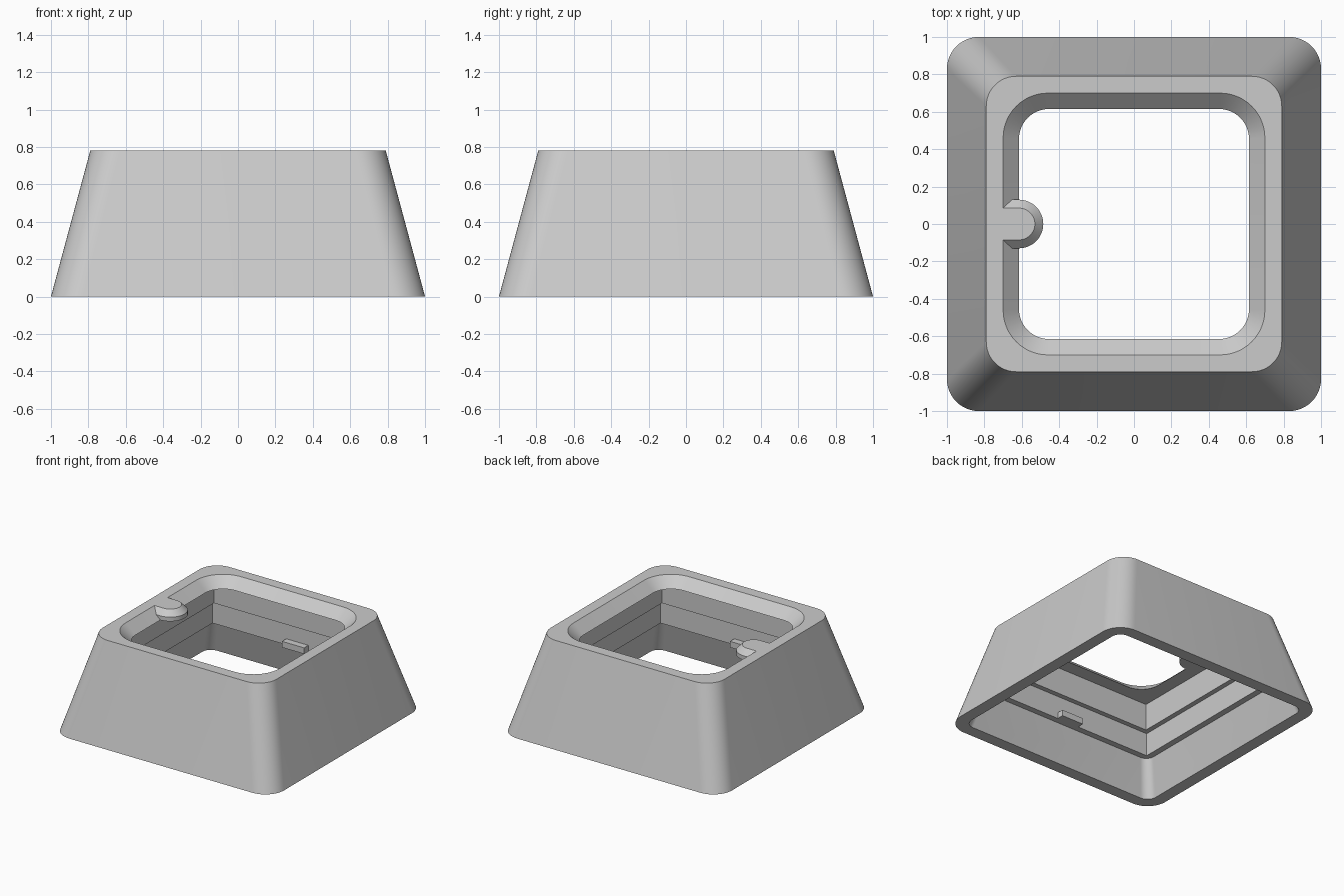
import bpy, bmesh
from math import sin, cos, pi

if "Cube" in bpy.data.objects:
    bpy.data.objects.remove(bpy.data.objects["Cube"], do_unlink=True)

grey = bpy.data.materials.new("light grey plastic")
grey.use_nodes = True
grey.diffuse_color = (0.6, 0.6, 0.6, 1)
grey.node_tree.nodes["Principled BSDF"].inputs["Base Color"].default_value = grey.diffuse_color

STEPS = 12  # segments per rounded corner


def rounded_square(half, radius):
    """Outline of a square with rounded corners, anticlockwise."""
    c = half - radius
    points = []
    for k, (sx, sy) in enumerate([(1, 1), (-1, 1), (-1, -1), (1, -1)]):
        for i in range(STEPS + 1):
            a = (k + i / STEPS) * pi / 2
            points.append((sx * c + radius * cos(a), sy * c + radius * sin(a)))
    return points


def tab_outline(radius, back):
    """Half-round tongue pointing to +x."""
    arc = [(-0.615 + radius * cos(a), radius * sin(a))
           for a in (pi * (i / 24 - 0.5) for i in range(25))]
    return [(back, -radius)] + arc + [(back, radius)]


def loft(name, rings, closed):
    """Skin a list of (outline, z); closed joins last ring to first."""
    bm = bmesh.new()
    loops = [[bm.verts.new((x, y, z)) for x, y in pts] for pts, z in rings]
    n = len(loops[0])
    pairs = list(zip(loops, loops[1:]))
    if closed:
        pairs.append((loops[-1], loops[0]))
    else:
        bm.faces.new(loops[0][::-1])
        bm.faces.new(loops[-1])
    for a, b in pairs:
        for i in range(n):
            j = (i + 1) % n
            bm.faces.new((a[i], a[j], b[j], b[i]))
    bmesh.ops.remove_doubles(bm, verts=bm.verts[:], dist=0.0001)
    bmesh.ops.recalc_face_normals(bm, faces=bm.faces[:])
    mesh = bpy.data.meshes.new(name)
    bm.to_mesh(mesh)
    bm.free()
    mesh.materials.append(grey)
    obj = bpy.data.objects.new(name, mesh)
    bpy.context.collection.objects.link(obj)
    bpy.ops.object.select_all(action="DESELECT")
    obj.select_set(True)
    bpy.context.view_layer.objects.active = obj
    bpy.ops.object.shade_smooth_by_angle(angle=pi / 6)
    return obj


# Tapered shell: outside, bevelled opening, then stepped inside walls
profile = [
    (1.0, 0.17, 0), (0.79, 0.16, 0.78),
    (0.70, 0.24, 0.78), (0.615, 0.16, 0.70),
    (0.73, 0, 0.70), (0.73, 0, 0.48),
    (0.77, 0, 0.48), (0.77, 0, 0.29),
    (0.82, 0.07, 0.29), (0.90, 0.08, 0),
]
loft("tapered_shell", [(rounded_square(h, r), z) for h, r, z in profile], True)

# Chamfered tongue on the edge of the opening
back = -0.70
loft("opening_tab", [(tab_outline(0.13, back), 0.70), (tab_outline(0.13, back), 0.735),
                     (tab_outline(0.085, back), 0.78)], False)

# Small catches on the front and back inside walls
for side, name in ((-1, "front_catch"), (1, "back_catch")):
    y0, y1 = sorted((side * 0.715, side * 0.77))
    block = [(-0.1, y0), (0.1, y0), (0.1, y1), (-0.1, y1)]
    loft(name, [(block, 0.29), (block, 0.34)], False)
